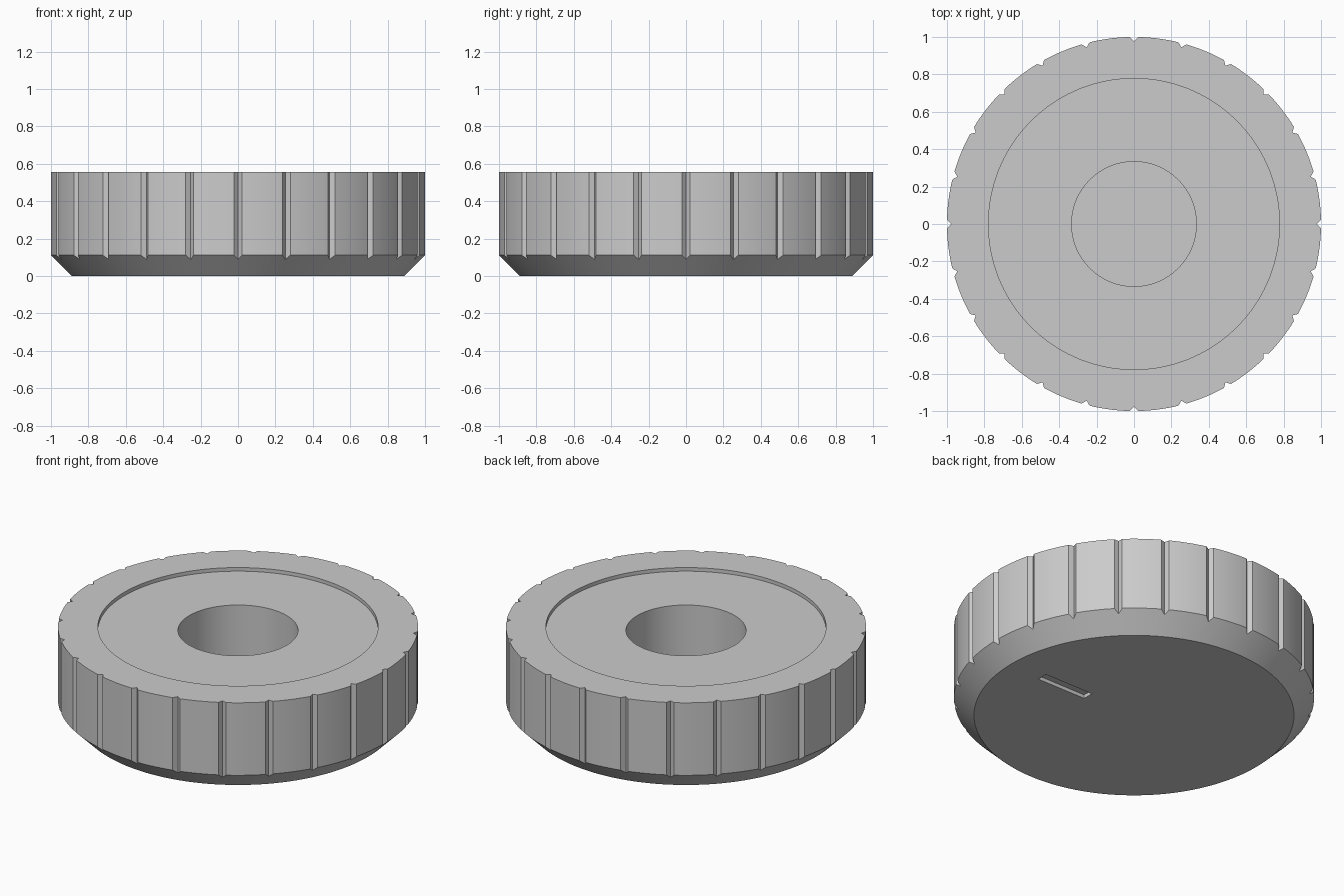
import bpy
import bmesh
from math import tau, radians
from mathutils import Matrix, Vector

cube = bpy.data.objects.get("Cube")
if cube:
    bpy.data.objects.remove(cube, do_unlink=True)

UNIT = 1 / 9                 # one ninth of the outer radius
TOP = 5 * UNIT
SHALLOW = 0.2 * UNIT         # depth of grip grooves, top recess and pointer slot
GROOVES = 24

grey = bpy.data.materials.new("plain grey")
grey.use_nodes = True
grey.diffuse_color = (0.6, 0.6, 0.6, 1)
grey.node_tree.nodes["Principled BSDF"].inputs["Base Color"].default_value = (0.6, 0.6, 0.6, 1)


def make_object(name, bm):
    bmesh.ops.recalc_face_normals(bm, faces=bm.faces)
    mesh = bpy.data.meshes.new(name)
    bm.to_mesh(mesh)
    bm.free()
    mesh.materials.append(grey)
    obj = bpy.data.objects.new(name, mesh)
    bpy.context.collection.objects.link(obj)
    return obj


def lathe(name, profile, steps):
    """Turn a radius/height profile around the z axis."""
    bm = bmesh.new()
    verts = [bm.verts.new((r, 0, z)) for r, z in profile]
    edges = [bm.edges.new(pair) for pair in zip(verts, verts[1:])]
    bmesh.ops.spin(bm, geom=verts + edges, cent=(0, 0, 0), axis=(0, 0, 1),
                   angle=tau, steps=steps)
    bmesh.ops.remove_doubles(bm, verts=bm.verts, dist=1e-5)
    # Merge the flat fans at the axis into single discs
    bmesh.ops.dissolve_limit(bm, angle_limit=radians(0.2), verts=bm.verts, edges=bm.edges)
    return make_object(name, bm)


def prism(bm, outline, z0, z1):
    """Extrude a flat outline between two heights."""
    face = bm.faces.new([bm.verts.new((x, y, z0)) for x, y in outline])
    result = bmesh.ops.extrude_face_region(bm, geom=[face])
    moved = [g for g in result["geom"] if isinstance(g, bmesh.types.BMVert)]
    bmesh.ops.translate(bm, verts=moved, vec=(0, 0, z1 - z0))
    return list(face.verts) + moved


def cut(body, cutter):
    mod = body.modifiers.new(cutter.name, "BOOLEAN")
    mod.operation = "DIFFERENCE"
    mod.solver = "EXACT"
    mod.object = cutter
    bpy.context.view_layer.objects.active = body
    bpy.ops.object.modifier_apply(modifier=mod.name)
    bpy.data.objects.remove(cutter, do_unlink=True)


# Knob body: chamfered base, rim, shallow recess and shaft bore
knob = lathe("knob_body", [
    (0, 0), (8 * UNIT, 0), (1, UNIT), (1, TOP),
    (7 * UNIT, TOP), (7 * UNIT, TOP - SHALLOW),
    (3 * UNIT, TOP - SHALLOW), (3 * UNIT, UNIT), (0, UNIT)], 240)

# V-shaped grip grooves around the rim
bm = bmesh.new()
for i in range(GROOVES):
    apex, reach = 1 - SHALLOW, 0.05
    verts = prism(bm, [(apex, 0), (apex + reach, -reach), (apex + reach, reach)],
                  -0.05, TOP + 0.05)
    bmesh.ops.rotate(bm, verts=verts, cent=Vector(),
                     matrix=Matrix.Rotation(tau * i / GROOVES, 3, "Z"))
cut(knob, make_object("groove_cutter", bm))

# Pointer slot in the underside
bm = bmesh.new()
half = 0.3 * UNIT
prism(bm, [(3 * UNIT, -half), (6 * UNIT, -half), (6 * UNIT, half), (3 * UNIT, half)],
      -0.05, SHALLOW)
cut(knob, make_object("slot_cutter", bm))

# Smooth round walls, crisp edges
bpy.ops.object.select_all(action="DESELECT")
knob.select_set(True)
bpy.context.view_layer.objects.active = knob
bpy.ops.object.shade_smooth_by_angle(angle=radians(25))
